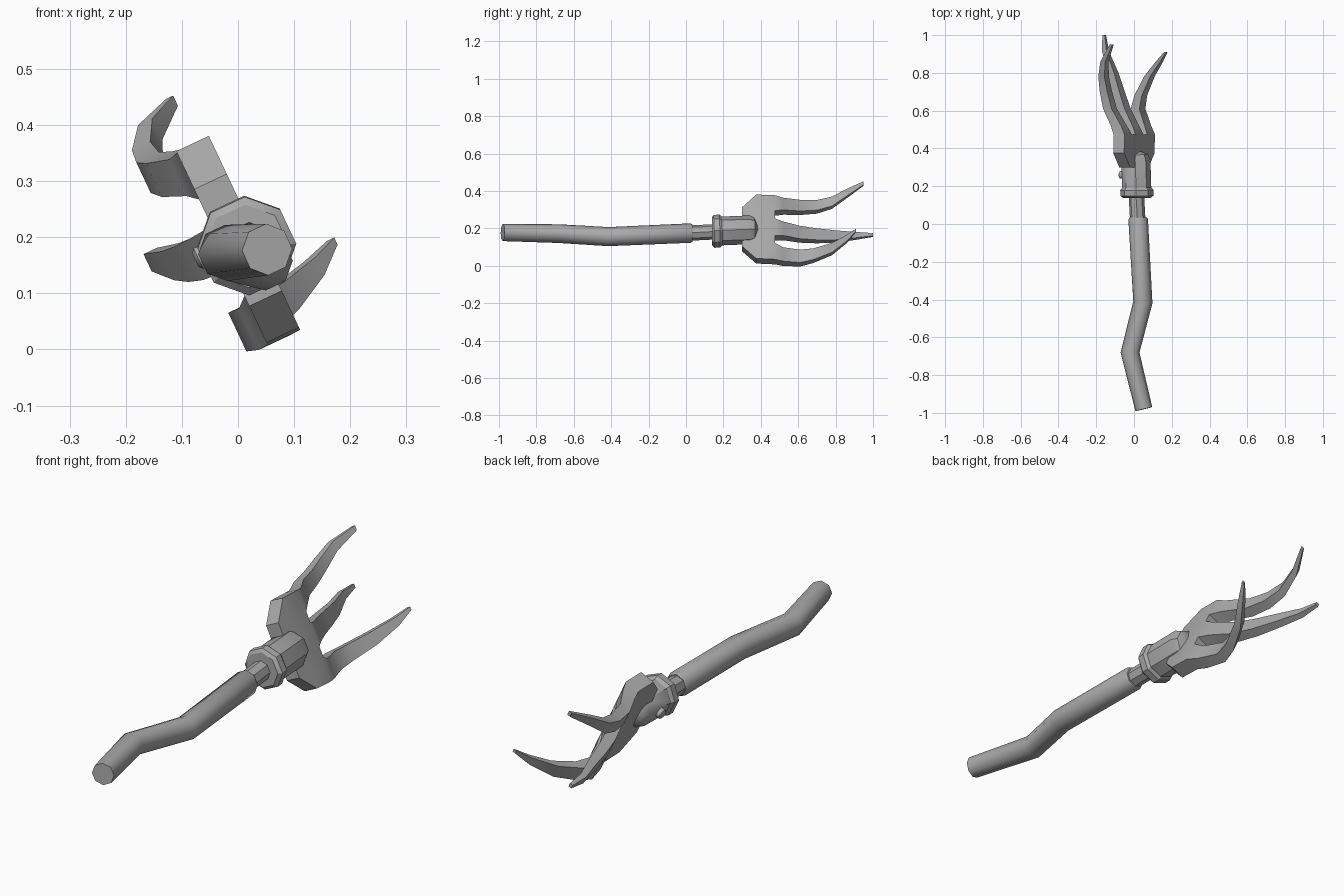
import bpy, bmesh, math
from mathutils import Vector

if "Cube" in bpy.data.objects:
    bpy.data.objects.remove(bpy.data.objects["Cube"])

grey = bpy.data.materials.new("grey metal")
grey.diffuse_color = (0.40, 0.40, 0.40, 1)
grey.use_nodes = True
grey.node_tree.nodes["Principled BSDF"].inputs["Base Color"].default_value = grey.diffuse_color

# The fork head is a plate tilted about the long axis: U across it, N through it
C = Vector((0.0, 0, 0.195))
U = Vector((-0.426, 0, 0.905))
N = Vector((0.905, 0, 0.426))


def finish(bm, name, angle=32):
    bmesh.ops.recalc_face_normals(bm, faces=bm.faces)
    me = bpy.data.meshes.new(name)
    bm.to_mesh(me)
    bm.free()
    me.materials.append(grey)
    ob = bpy.data.objects.new(name, me)
    bpy.context.collection.objects.link(ob)
    bpy.ops.object.select_all(action='DESELECT')
    ob.select_set(True)
    bpy.context.view_layer.objects.active = ob
    bpy.ops.object.shade_smooth_by_angle(angle=math.radians(angle))
    return ob


def tube(name, stations, sides=8, angle=50):
    """Loft rings along (centre, radius) stations, mitred at the bends."""
    bm = bmesh.new()
    pts = [Vector(p) for p, r in stations]
    rings = []
    for i, (p, r) in enumerate(stations):
        d = Vector()
        if i > 0:
            d += (pts[i] - pts[i - 1]).normalized()
        if i < len(pts) - 1:
            d += (pts[i + 1] - pts[i]).normalized()
        d.normalize()
        a = (U - d * U.dot(d)).normalized()
        b = d.cross(a)
        ring = []
        for k in range(sides):
            t = math.tau * (k + 0.5) / sides
            ring.append(bm.verts.new(pts[i] + r * (a * math.cos(t) + b * math.sin(t))))
        rings.append(ring)
    for r0, r1 in zip(rings, rings[1:]):
        for k in range(sides):
            j = (k + 1) % sides
            bm.faces.new((r0[k], r0[j], r1[j], r1[k]))
    bm.faces.new(rings[0])
    bm.faces.new(rings[-1])
    return finish(bm, name, angle)


# Crooked handle
tube("handle", [((0.052, -0.98, 0.178), 0.046), ((-0.021, -0.68, 0.172), 0.05),
                ((0.047, -0.415, 0.156), 0.051), ((0.022, 0.025, 0.175), 0.052),
                ((0.022, 0.035, 0.175), 0.046)])

# Neck, collar and socket
tube("neck", [((0.02, 0.02, 0.175), 0.041), ((0.012, 0.16, 0.182), 0.041)], angle=30)
tube("collar", [((0.016, 0.138, 0.184), 0.074), ((0.016, 0.15, 0.184), 0.088),
                ((0.015, 0.18, 0.186), 0.088), ((0.015, 0.197, 0.186), 0.074)], angle=30)
tube("socket", [((0.015, 0.18, 0.186), 0.077), ((0.010, 0.34, 0.192), 0.077),
                ((0.010, 0.365, 0.192), 0.064), ((0.008, 0.38, 0.192), 0.03)], angle=40)

# Stud on the rear face of the socket
stud = C + Vector((0, 0.26, 0))
tube("stud", [(stud - N * 0.05, 0.022), (stud - N * 0.078, 0.022), (stud - N * 0.084, 0.014)])

# Fork head: a middle surface of strips, given thickness through N
bm = bmesh.new()
pairs, uses = [], {}


def node(y, u, n, t):
    base = C + U * u + Vector((0, y, 0))
    pairs.append((bm.verts.new(base + N * (n + t)), bm.verts.new(base + N * (n - t))))
    return len(pairs) - 1


def quad(*ids):
    for side in (0, 1):
        bm.faces.new([pairs[i][side] for i in ids])
    for e in zip(ids, ids[1:] + ids[:1]):
        uses.setdefault(frozenset(e), []).append(e)


# Plate rows: y, then the positions across
rows = [(0.30, (-0.115, -0.06, -0.025, 0.025, 0.06, 0.115)),
        (0.375, (-0.187, -0.09, -0.04, 0.04, 0.09, 0.19)),
        (0.475, (-0.192, -0.095, -0.05, 0.05, 0.095, 0.187))]
grid = [[node(y, u, 0.0, 0.032) for u in us] for y, us in rows]
for r0, r1 in zip(grid, grid[1:]):
    for k in range(5):
        quad(r0[k], r0[k + 1], r1[k + 1], r1[k])

# Tines: y, centre across, offset through, half width, half thickness
tines = {
    0: [(0.52, -0.152, -0.02, 0.041, 0.030), (0.61, -0.148, -0.046, 0.038, 0.025),
        (0.68, -0.143, -0.028, 0.033, 0.022), (0.78, -0.130, 0.028, 0.028, 0.018),
        (0.86, -0.104, 0.100, 0.018, 0.013), (0.91, -0.076, 0.150, 0.007, 0.007)],
    2: [(0.52, 0.0, -0.02, 0.041, 0.030), (0.61, 0.0, -0.062, 0.038, 0.025),
        (0.70, 0.004, -0.090, 0.034, 0.022), (0.80, 0.012, -0.116, 0.028, 0.018),
        (0.91, 0.032, -0.150, 0.017, 0.013), (1.0, 0.040, -0.156, 0.008, 0.007)],
    4: [(0.52, 0.146, -0.02, 0.036, 0.030), (0.61, 0.160, -0.065, 0.033, 0.025),
        (0.70, 0.172, -0.083, 0.030, 0.022), (0.78, 0.197, -0.085, 0.028, 0.018),
        (0.86, 0.240, -0.060, 0.021, 0.014), (0.95, 0.272, -0.002, 0.010, 0.007)]}
for col, path in tines.items():
    a, b = grid[-1][col], grid[-1][col + 1]
    for y, u, n, w, t in path:
        c, d = node(y, u - w, n, t), node(y, u + w, n, t)
        quad(a, b, d, c)
        a, b = c, d

# Walls along every open edge
for e, found in uses.items():
    if len(found) == 1:
        i, j = found[0]
        bm.faces.new((pairs[i][0], pairs[j][0], pairs[j][1], pairs[i][1]))
finish(bm, "fork_head", 35)
